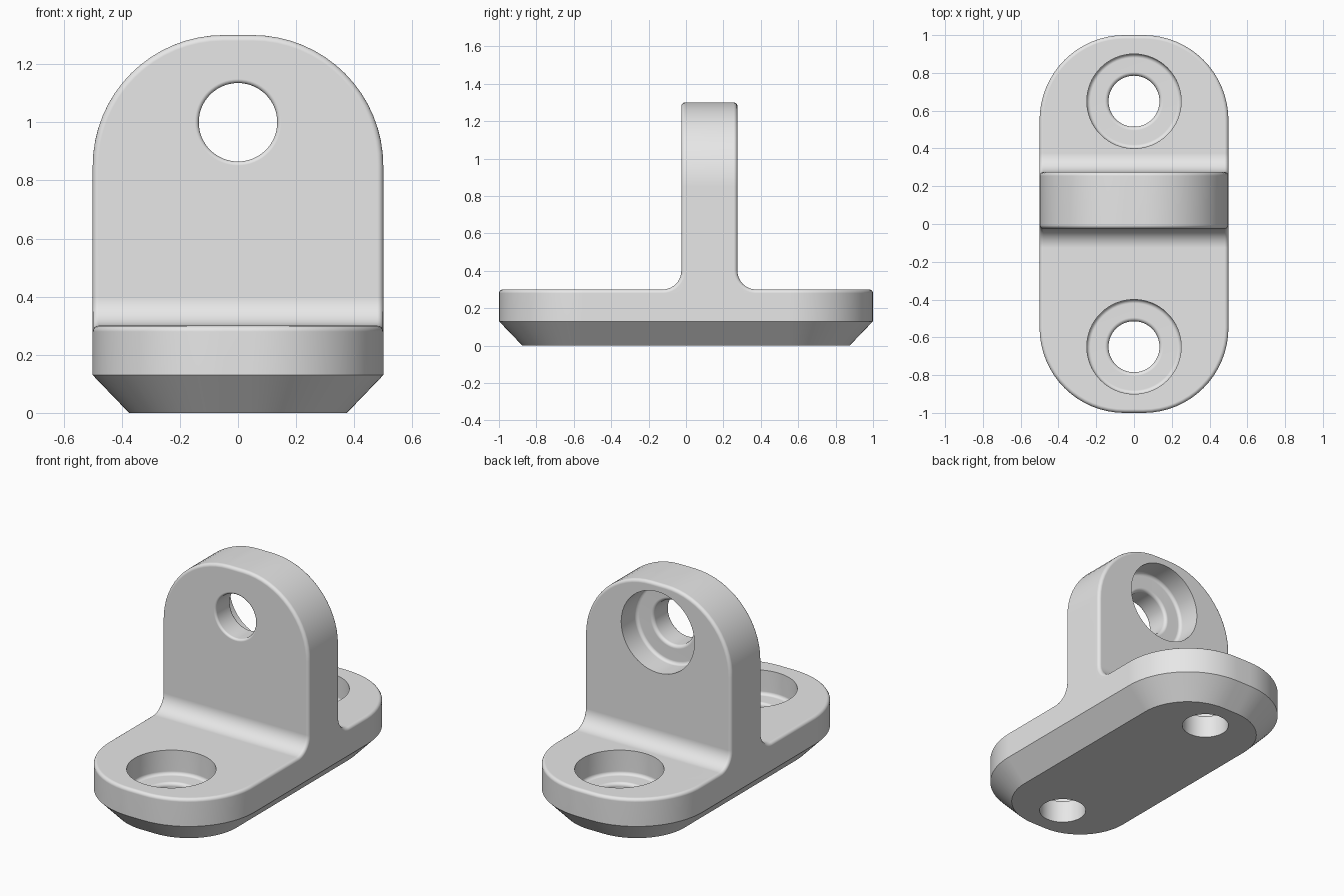
import bpy, bmesh
from math import sin, cos, pi
from mathutils import Matrix, Vector

if "Cube" in bpy.data.objects:
    bpy.data.objects.remove(bpy.data.objects["Cube"])

HALF = 0.5        # half width of the bracket
CORNER = 0.45     # plan radius of the big corners
EDGE = 0.02       # soft edge radius
FILLET = 0.1      # fillet between upright and base
FRONT, BACK = -0.025, 0.275   # faces of the upright
TOP = 0.3         # top of the base

grey = bpy.data.materials.new("Light grey")
grey.use_nodes = True
colour = (0.8, 0.8, 0.8, 1)
grey.diffuse_color = colour
grey.node_tree.nodes["Principled BSDF"].inputs["Base Color"].default_value = colour


def arc(cx, cy, r, start, end, steps):
    angles = [start + (end - start) * i / steps for i in range(steps + 1)]
    return [(cx + r * cos(a), cy + r * sin(a)) for a in angles]


def soft_edge(steps=4):
    """(inset, drop) pairs of a quarter-round edge, from the side to the face."""
    angles = [pi / 2 * i / steps for i in range(steps + 1)]
    return [(EDGE * (1 - cos(a)), EDGE * (1 - sin(a))) for a in angles]


def make_object(name, bm):
    bmesh.ops.recalc_face_normals(bm, faces=bm.faces)
    mesh = bpy.data.meshes.new(name)
    bm.to_mesh(mesh)
    bm.free()
    mesh.materials.append(grey)
    obj = bpy.data.objects.new(name, mesh)
    bpy.context.collection.objects.link(obj)
    return obj


def loft(name, rings):
    """Skin a stack of closed rings and cap both ends."""
    bm = bmesh.new()
    loops = [[bm.verts.new(p) for p in ring] for ring in rings]
    n = len(loops[0])
    for a, b in zip(loops, loops[1:]):
        for i in range(n):
            j = (i + 1) % n
            bm.faces.new((a[i], a[j], b[j], b[i]))
    bm.faces.new(loops[0])
    bm.faces.new(loops[-1])
    return make_object(name, bm)


# Base: rounded rectangle with a wide chamfer below and a soft top edge
def base_ring(inset, z):
    r, cx, cy = CORNER - inset, HALF - CORNER, 1 - CORNER
    pts = []
    for k, (sx, sy) in enumerate([(1, 1), (-1, 1), (-1, -1), (1, -1)]):
        pts += arc(sx * cx, sy * cy, r, k * pi / 2, (k + 1) * pi / 2, 16)
    return [(x, y, z) for x, y in pts]


base_levels = [(0.125, 0), (0, 0.13)] + [(i, TOP - d) for i, d in soft_edge()]
bracket = loft("bracket", [base_ring(i, z) for i, z in base_levels])


# Upright: arched plate standing across the base
def upright_ring(inset, y):
    r, cx, cz = CORNER - inset, HALF - CORNER, 1.3 - CORNER
    pts = [(HALF - inset, 0.2)]
    pts += arc(cx, cz, r, 0, pi / 2, 16) + arc(-cx, cz, r, pi / 2, pi, 16)
    pts.append((inset - HALF, 0.2))
    return [(x, y, z) for x, z in pts]


plate_levels = [(i, FRONT + d) for i, d in reversed(soft_edge())]
plate_levels += [(i, BACK - d) for i, d in soft_edge()]
upright = loft("upright", [upright_ring(i, y) for i, y in plate_levels])


# Fillet block: concave curves on both sides of the upright's foot
def fillet_ring(inset, x):
    r, z = FILLET + inset, TOP + FILLET
    pts = arc(FRONT - FILLET, z, r, -pi / 2, 0, 10)
    pts += arc(BACK + FILLET, z, r, pi, 1.5 * pi, 10)
    pts += [(BACK + FILLET, 0.2), (FRONT - FILLET, 0.2)]
    return [(x, y, z) for y, z in pts]


side_levels = [(i, d - HALF) for d, i in soft_edge()]
side_levels += [(i, HALF - d) for d, i in reversed(soft_edge())]
fillet = loft("fillet", [fillet_ring(i, x) for i, x in side_levels])


# Stepped hole cutter, its opening at the origin and running down its own -z
def hole_cutter(name, location, tilt, flare):
    bore, hole, depth, through = 0.25, 0.135, 0.15, 0.3
    prof = [(0, 0.1), (bore, 0.1)]
    prof += arc(bore - EDGE, EDGE - depth, EDGE, 0, -pi / 2, 4)
    prof += arc(hole + EDGE, -depth - EDGE, EDGE, pi / 2, pi, 4)
    if flare:
        prof += arc(hole + flare, flare - through, flare, pi, 1.5 * pi, 4)
        prof.append((hole + flare, -through - 0.1))
    else:
        prof.append((hole, -through - 0.1))
    prof.append((0, -through - 0.1))
    bm = bmesh.new()
    verts = [bm.verts.new((r, 0, z)) for r, z in prof]
    edges = [bm.edges.new(pair) for pair in zip(verts, verts[1:])]
    bmesh.ops.spin(bm, geom=verts + edges, axis=(0, 0, 1), cent=(0, 0, 0),
                   angle=2 * pi, steps=64)
    bmesh.ops.remove_doubles(bm, verts=bm.verts, dist=0.0001)
    place = Matrix.Translation(Vector(location)) @ Matrix.Rotation(tilt, 4, "X")
    bmesh.ops.transform(bm, matrix=place, verts=bm.verts)
    return make_object(name, bm)


holes = [hole_cutter("front_hole_cutter", (0, -0.65, TOP), 0, 0),
         hole_cutter("back_hole_cutter", (0, 0.65, TOP), 0, 0),
         hole_cutter("upright_hole_cutter", (0, BACK, 1.0), -pi / 2, 0.014)]

# Join the solids, cut the holes, then drop the helpers
bpy.context.view_layer.objects.active = bracket
for part in [upright, fillet] + holes:
    part.hide_render = True
    mod = bracket.modifiers.new(part.name, "BOOLEAN")
    mod.operation = "DIFFERENCE" if part in holes else "UNION"
    mod.solver = "EXACT"
    mod.object = part
    bpy.ops.object.modifier_apply(modifier=mod.name)
    bpy.data.objects.remove(part)

# Smooth shading with crisp chamfers and flat faces
bpy.ops.object.select_all(action="DESELECT")
bracket.select_set(True)
bpy.ops.object.shade_smooth_by_angle(angle=pi / 6)
normals = bracket.modifiers.new("face_normals", "WEIGHTED_NORMAL")
normals.keep_sharp = True
